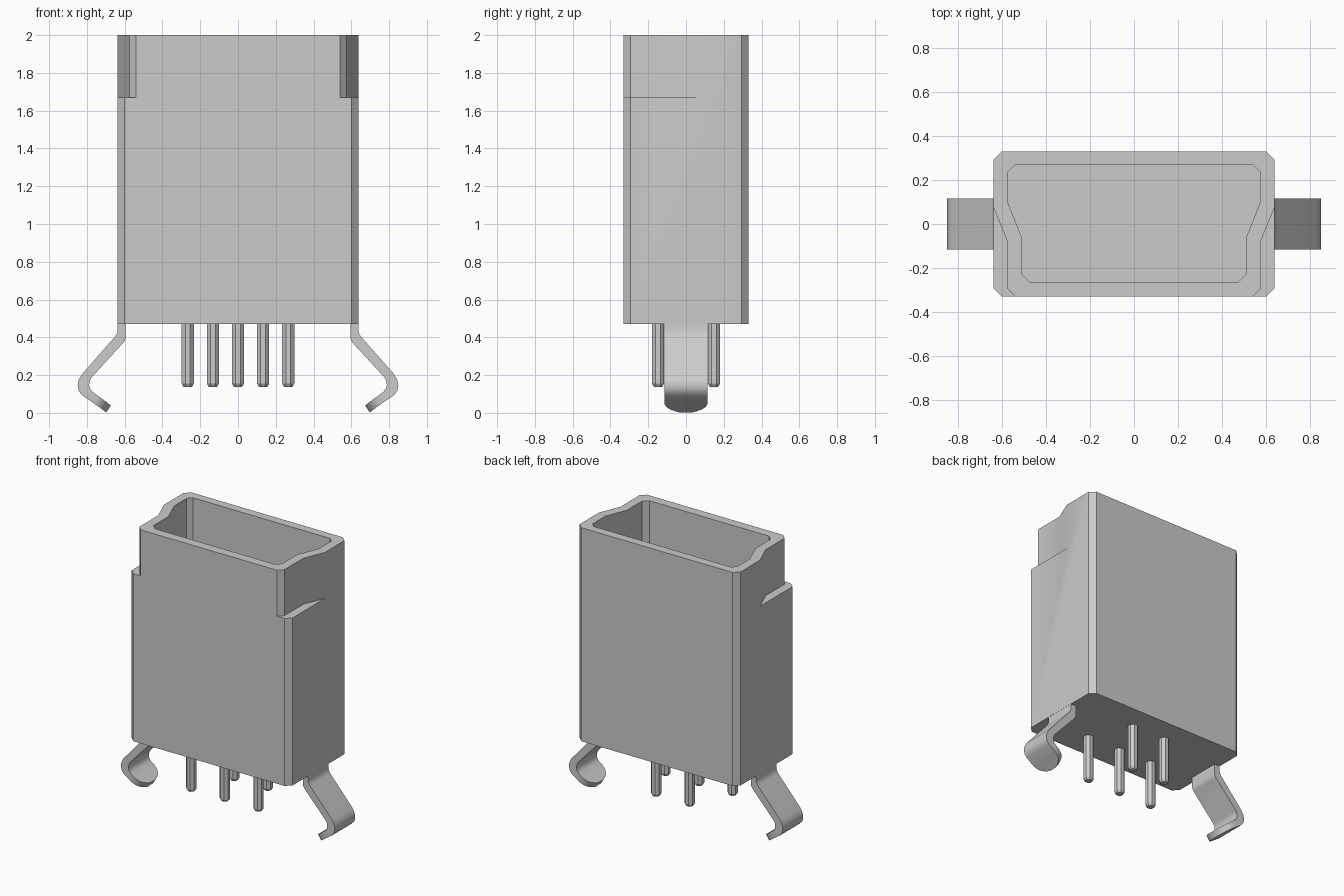
import bpy, bmesh, math

cube = bpy.data.objects.get("Cube")
if cube:
    bpy.data.objects.remove(cube, do_unlink=True)

grey = bpy.data.materials.new("light grey")
grey.use_nodes = True
colour = (0.6, 0.6, 0.6, 1)
grey.diffuse_color = colour
grey.node_tree.nodes["Principled BSDF"].inputs["Base Color"].default_value = colour


def make_object(name, bm):
    bmesh.ops.recalc_face_normals(bm, faces=bm.faces)
    mesh = bpy.data.meshes.new(name)
    bm.to_mesh(mesh)
    bm.free()
    mesh.materials.append(grey)
    obj = bpy.data.objects.new(name, mesh)
    bpy.context.collection.objects.link(obj)
    return obj


def loft(name, rings):
    """Skin closed rings of equal length and cap both ends."""
    bm = bmesh.new()
    loops = [[bm.verts.new(p) for p in ring] for ring in rings]
    n = len(loops[0])
    for a, b in zip(loops, loops[1:]):
        for i in range(n):
            j = (i + 1) % n
            bm.faces.new((a[i], a[j], b[j], b[i]))
    bm.faces.new(loops[0])
    bm.faces.new(loops[-1])
    return make_object(name, bm)


def prism(name, outline, z0, z1):
    return loft(name, [[(x, y, z) for x, y in outline] for z in (z0, z1)])


def both_sides(half):
    return half + [(-x, y) for x, y in reversed(half)]


def smooth(obj, angle=30):
    bpy.ops.object.select_all(action="DESELECT")
    obj.select_set(True)
    bpy.context.view_layer.objects.active = obj
    bpy.ops.object.shade_smooth_by_angle(angle=math.radians(angle))


# Housing block with chamfered corners
housing = prism("housing", both_sides(
    [(0.60, 0.33), (0.638, 0.293), (0.638, -0.293), (0.60, -0.33)]), 0.47, 2.0)

# Socket cavity and the two keyed notches at the top front corners
notch = [(0.705, 0.236), (0.575, -0.08), (0.575, -0.295), (0.50, -0.37),
         (0.80, -0.37), (0.80, 0.236)]
cutters = [
    prism("cavity_cutter", both_sides(
        [(0.543, 0.268), (0.573, 0.238), (0.573, 0.096), (0.51, -0.06),
         (0.51, -0.228), (0.474, -0.263)]), 0.54, 2.2),
    prism("left_notch_cutter", notch, 1.67, 2.2),
    prism("right_notch_cutter", [(-x, y) for x, y in notch], 1.67, 2.2),
]
bpy.context.view_layer.objects.active = housing
for cutter in cutters:
    cutter.hide_render = True
    mod = housing.modifiers.new(cutter.name, "BOOLEAN")
    mod.operation = "DIFFERENCE"
    mod.solver = "EXACT"
    mod.object = cutter
    bpy.ops.object.modifier_apply(modifier=mod.name)
for cutter in cutters:
    bpy.data.objects.remove(cutter, do_unlink=True)
smooth(housing)

# Five staggered contact pins with chamfered tips
for i in range(5):
    px = (i - 2) * 0.133
    py = 0.148 if i % 2 else -0.148
    rings = []
    for z, r in ((0.48, 0.0345), (0.155, 0.0345), (0.138, 0.024)):
        rings.append([(px + r * math.cos((k + 0.5) * math.pi / 4),
                       py + r * math.sin((k + 0.5) * math.pi / 4), z)
                      for k in range(8)])
    loft(f"contact_pin_{i + 1}", rings)

# Bent spring clips: outer x, z, inner x, z and half width at each station
STATIONS = [
    (0.637, 0.48, 0.595, 0.48, 0.115),
    (0.637, 0.435, 0.595, 0.40, 0.115),
    (0.641, 0.420, 0.598, 0.385, 0.115),
    (0.650, 0.405, 0.608, 0.370, 0.115),
    (0.826, 0.205, 0.776, 0.187, 0.115),
    (0.843, 0.175, 0.786, 0.167, 0.115),
    (0.849, 0.145, 0.788, 0.147, 0.115),
    (0.843, 0.116, 0.783, 0.128, 0.115),
    (0.825, 0.093, 0.770, 0.112, 0.115),
    (0.762, 0.050, 0.737, 0.087, 0.115),
    (0.737, 0.032, 0.712, 0.069, 0.105),
    (0.718, 0.018, 0.693, 0.055, 0.084),
    (0.705, 0.008, 0.680, 0.045, 0.055),
    (0.698, 0.002, 0.673, 0.039, 0.030),
]
for side, s in (("left", 1), ("right", -1)):
    rings = [[(s * ox, -w, oz), (s * ox, w, oz), (s * ix, w, iz), (s * ix, -w, iz)]
             for ox, oz, ix, iz, w in STATIONS]
    smooth(loft(f"{side}_spring_clip", rings), 40)
